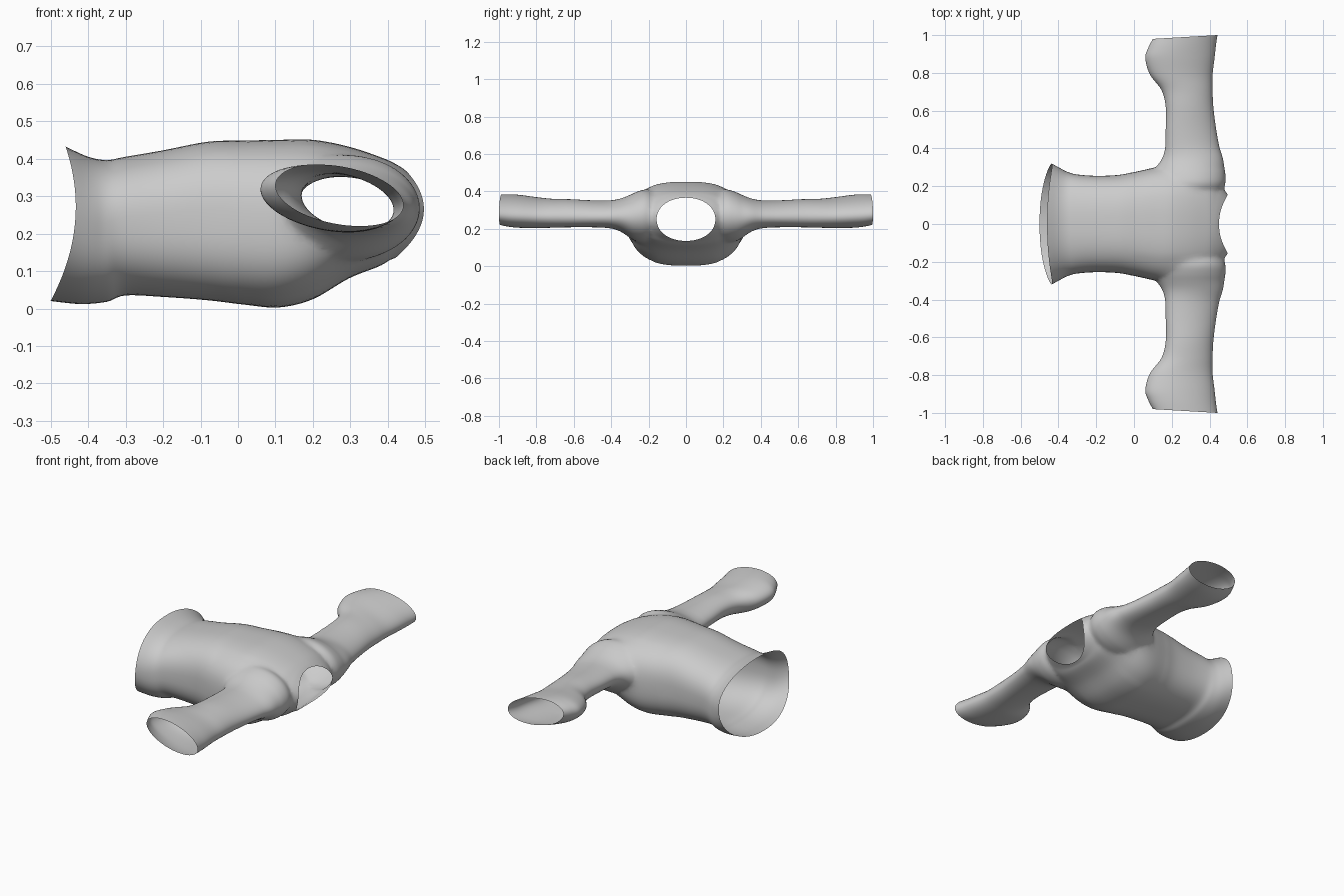
import bpy, bmesh, math

if "Cube" in bpy.data.objects:
    bpy.data.objects.remove(bpy.data.objects["Cube"])


def smooth_rows(rows, steps):
    """Catmull-Rom interpolation between rows of section parameters."""
    out = []
    for i in range(len(rows) - 1):
        p0, p1 = rows[max(i - 1, 0)], rows[i]
        p2, p3 = rows[i + 1], rows[min(i + 2, len(rows) - 1)]
        for k in range(steps):
            t = k / steps
            out.append([0.5 * (2 * b + (c - a) * t + (2 * a - 5 * b + 4 * c - d) * t * t
                               + (3 * b - a - 3 * c + d) * t ** 3)
                        for a, b, c, d in zip(p0, p1, p2, p3)])
    out.append(list(rows[-1]))
    return out


def loft(name, rings):
    """Skin a list of rings and close both ends with one n-gon each."""
    bm = bmesh.new()
    loops = [[bm.verts.new(p) for p in ring] for ring in rings]
    n = len(loops[0])
    for a, b in zip(loops, loops[1:]):
        for i in range(n):
            j = (i + 1) % n
            bm.faces.new((a[i], a[j], b[j], b[i]))
    bm.faces.new(loops[0])
    bm.faces.new(loops[-1])
    bmesh.ops.recalc_face_normals(bm, faces=bm.faces)
    me = bpy.data.meshes.new(name)
    bm.to_mesh(me)
    bm.free()
    ob = bpy.data.objects.new(name, me)
    bpy.context.collection.objects.link(ob)
    return ob


def spow(v, p):
    return math.copysign(abs(v) ** p, v)


def torso_ring(row, n=80):
    x, w, z0, z1, e, a, b = row
    pts = []
    for i in range(n):
        t = 2 * math.pi * i / n
        c, s = spow(math.cos(t), 2 / e), spow(math.sin(t), 2 / e)
        pts.append((x + a * s + b * s * s, w * c, (z0 + z1) / 2 + (z1 - z0) / 2 * s))
    return pts


def sleeve_ring(row, side, n=60):
    y, x0, x1, z0, z1, tilt, skew = row
    rz = math.sqrt(max(((z1 - z0) / 2) ** 2 - tilt ** 2, 1e-4))
    pts = []
    for i in range(n):
        t = 2 * math.pi * i / n
        c, s = math.cos(t), math.sin(t)
        pts.append(((x0 + x1) / 2 + (x1 - x0) / 2 * c, side * (y + skew * c),
                    (z0 + z1) / 2 + rz * s - tilt * c))
    return pts


# Torso sections: x, half width, z low, z high, squareness, edge slant, edge curve
torso_rows = [
    (-.435, .32, .02, .432, 2.2, .02, -.045),
    (-.39, .295, .012, .405, 2.3, .01, -.02),
    (-.35, .275, .018, .396, 2.4, 0, 0),
    (-.30, .262, .035, .405, 2.5, 0, 0),
    (-.20, .255, .031, .422, 2.6, 0, 0),
    (-.08, .26, .022, .445, 2.7, 0, 0),
    (.02, .28, .01, .448, 2.7, 0, 0),
    (.11, .30, .003, .45, 2.7, 0, 0),
    (.20, .31, .025, .45, 2.6, 0, 0),
    (.30, .30, .08, .432, 2.5, 0, -.005),
    (.40, .265, .112, .402, 2.4, .005, -.02),
    (.46, .205, .128, .382, 2.2, .012, -.045),
    (.495, .157, .135, .366, 2.1, .015, -.06),
]
shirt = loft("shirt", [torso_ring(r) for r in smooth_rows(torso_rows, 5)])

# Sleeve sections: y, x low, x high, z low, z high, tilt, end skew
sleeve_rows = [
    (.13, .20, .42, .19, .34, 0, 0),
    (.20, .10, .482, .13, .41, 0, 0),
    (.26, .09, .486, .13, .40, 0, 0),
    (.30, .115, .48, .15, .382, .005, 0),
    (.35, .15, .472, .185, .362, .01, 0),
    (.41, .165, .452, .203, .352, .015, 0),
    (.50, .168, .435, .208, .352, .018, 0),
    (.62, .168, .42, .208, .358, .02, 0),
    (.71, .145, .416, .206, .36, .02, 0),
    (.79, .085, .416, .203, .368, .022, 0),
    (.88, .06, .427, .205, .38, .025, .004),
    (.94, .075, .434, .21, .384, .026, .008),
    (.99, .10, .442, .22, .384, .026, .01),
]
rows = smooth_rows(sleeve_rows, 5)
for side in (1, -1):
    sleeve = loft("sleeve", [sleeve_ring(r, side) for r in rows])
    mod = shirt.modifiers.new("join", 'BOOLEAN')
    mod.operation, mod.solver, mod.object = 'UNION', 'EXACT', sleeve
    dg = bpy.context.evaluated_depsgraph_get()
    joined = bpy.data.meshes.new_from_object(shirt.evaluated_get(dg))
    shirt.modifiers.clear()
    shirt.data = joined
    bpy.data.objects.remove(sleeve)

# Open the hem, neck and cuffs, then soften the shoulder seams
bm = bmesh.new()
bm.from_mesh(shirt.data)
caps = [f for f in bm.faces if len(f.verts) > 30]
bmesh.ops.delete(bm, geom=caps, context='FACES')
bmesh.ops.remove_doubles(bm, verts=bm.verts, dist=.002)
for _ in range(8):
    seam = [v for v in bm.verts if .17 < abs(v.co.y) < .42 and v.co.x > 0 and not v.is_boundary]
    bmesh.ops.smooth_vert(bm, verts=seam, factor=.5, use_axis_x=True, use_axis_y=True, use_axis_z=True)
bm.to_mesh(shirt.data)
bm.free()
for p in shirt.data.polygons:
    p.use_smooth = True
